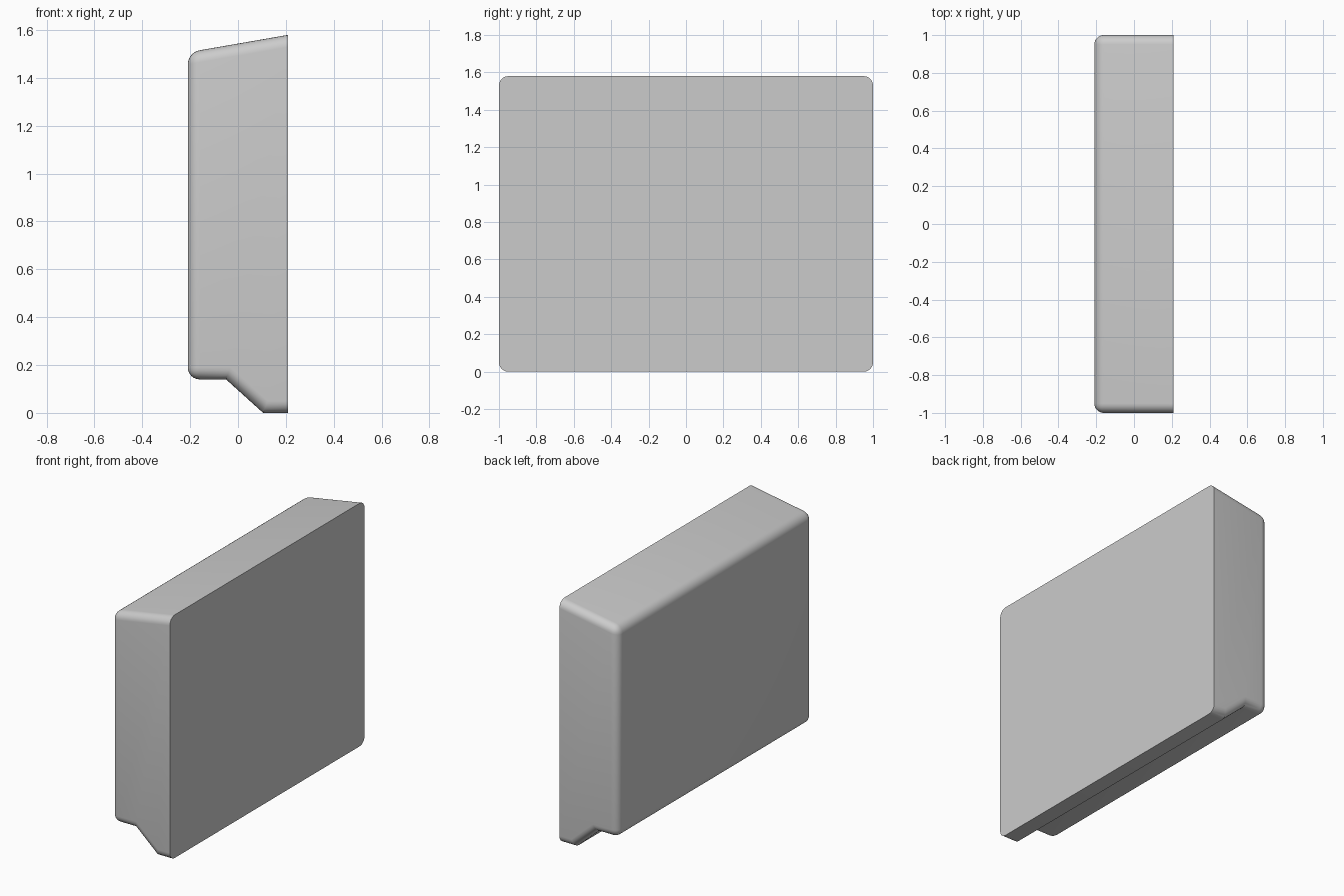
import bpy, bmesh

if "Cube" in bpy.data.objects:
    bpy.data.objects.remove(bpy.data.objects["Cube"])

# Side profile (x, z), first edge is the flat rear panel at x = 0.21
profile = [(0.21, 0), (0.21, 1.58), (-0.21, 1.507), (-0.21, 0.14), (-0.05, 0.14), (0.105, 0)]

bm = bmesh.new()
front = [bm.verts.new((x, -1, z)) for x, z in profile]
back = [bm.verts.new((x, 1, z)) for x, z in profile]
n = len(profile)
bm.faces.new(front)
bm.faces.new(back[::-1])
for i in range(n):
    j = (i + 1) % n
    bm.faces.new((front[i], back[i], back[j], front[j]))
bmesh.ops.recalc_face_normals(bm, faces=bm.faces)

# Round the end outlines and the two long edges away from the flat panel
rounded = [bm.edges.get((side[i], side[(i + 1) % n])) for side in (front, back) for i in range(1, n)]
rounded += [bm.edges.get((front[i], back[i])) for i in (2, 3)]
bmesh.ops.bevel(bm, geom=rounded, offset=0.05, offset_type='OFFSET', segments=6,
                profile=0.5, affect='EDGES', clamp_overlap=True)

mesh = bpy.data.meshes.new("padded_panel")
bm.to_mesh(mesh)
bm.free()
panel = bpy.data.objects.new("padded_panel", mesh)
bpy.context.collection.objects.link(panel)
bpy.context.view_layer.objects.active = panel
panel.select_set(True)
bpy.ops.object.shade_smooth_by_angle(angle=0.5)
